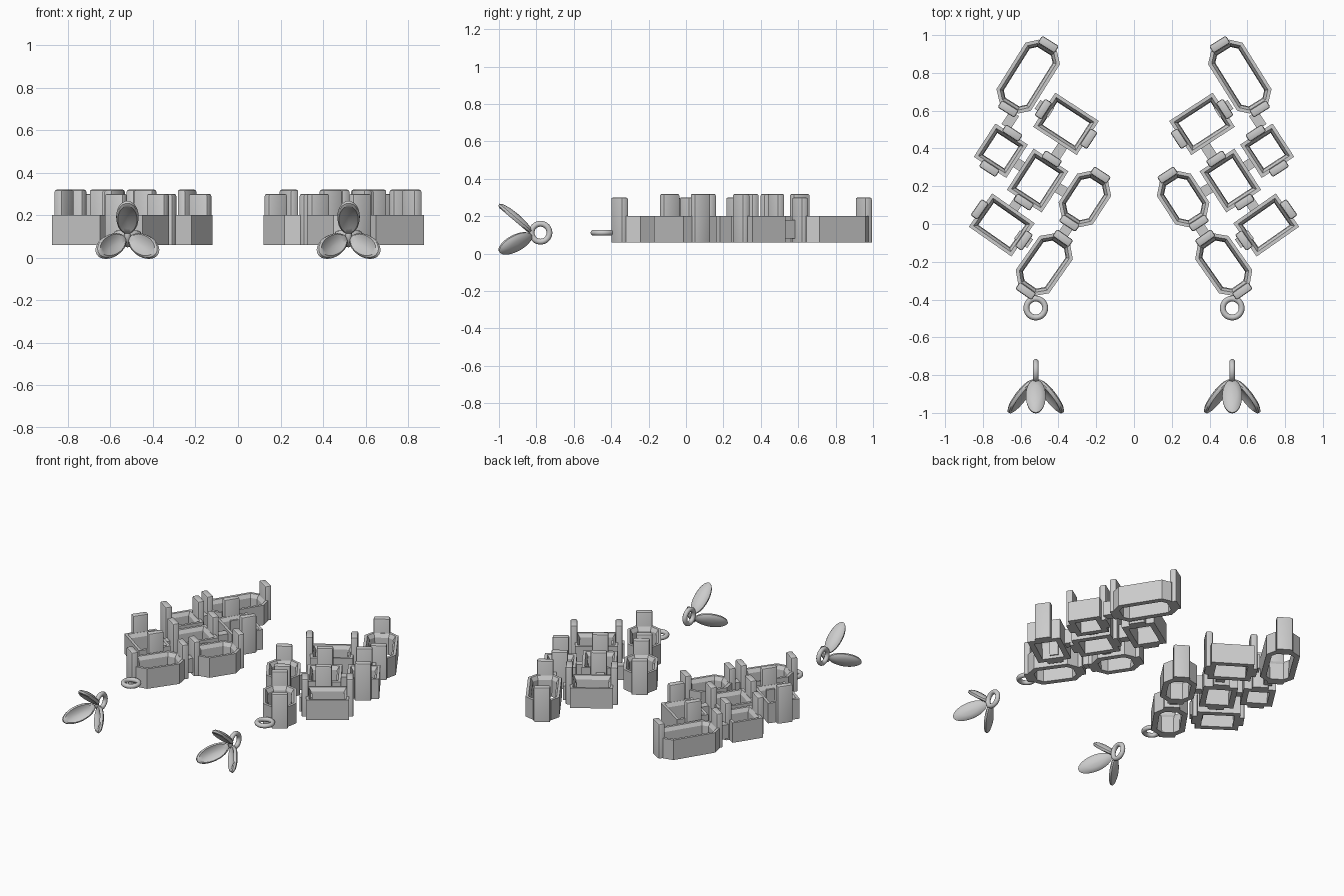
import bpy, bmesh
from math import sin, cos, pi, radians
from mathutils import Matrix, Vector

if "Cube" in bpy.data.objects:
    bpy.data.objects.remove(bpy.data.objects["Cube"])


def make(name, bm, mat, smooth=None):
    bm.transform(mat)
    bmesh.ops.recalc_face_normals(bm, faces=bm.faces)
    me = bpy.data.meshes.new(name)
    bm.to_mesh(me)
    bm.free()
    ob = bpy.data.objects.new(name, me)
    bpy.context.collection.objects.link(ob)
    if smooth:
        bpy.ops.object.select_all(action='DESELECT')
        ob.select_set(True)
        bpy.context.view_layer.objects.active = ob
        bpy.ops.object.shade_smooth_by_angle(angle=radians(smooth))
    return ob


def loft(rings, closed=False):
    """Skin a list of equal-length vertex rings; closed joins last to first, else caps are filled."""
    bm = bmesh.new()
    vs = [[bm.verts.new(p) for p in r] for r in rings]
    n = len(vs[0])
    for a, b in zip(vs, vs[1:] + ([vs[0]] if closed else [])):
        for i in range(n):
            bm.faces.new((a[i], a[(i + 1) % n], b[(i + 1) % n], b[i]))
    if not closed:
        bm.faces.new(vs[0])
        bm.faces.new(vs[-1])
    return bm


def outline(l, w, cut, inset, z):
    """Rectangle or cut-corner octagon, inset evenly."""
    x, y = l / 2 - inset, w / 2 - inset
    if not cut:
        return [(x, y, z), (-x, y, z), (-x, -y, z), (x, -y, z)]
    c = max(cut - 0.586 * inset, 0.005)
    return [(x, y - c, z), (x - c, y, z), (c - x, y, z), (-x, y - c, z),
            (-x, c - y, z), (c - x, -y, z), (x - c, -y, z), (x, c - y, z)]


def box(sx, sy, z0, z1, bevel=0.0):
    bm = bmesh.new()
    bmesh.ops.create_cube(bm, size=1)
    bmesh.ops.transform(bm, verts=bm.verts, matrix=Matrix.Translation((0, 0, (z0 + z1) / 2))
                        @ Matrix.Diagonal((sx, sy, z1 - z0, 1)))
    if bevel:
        top = [e for e in bm.edges if max(v.co.z for v in e.verts) > z1 - 0.001]
        bmesh.ops.bevel(bm, geom=top, offset=bevel, segments=2, profile=0.5, affect='EDGES')
    return bm


def torus(R, r, n=32, m=12):
    return loft([[((R + r * cos(2 * pi * j / m)) * cos(2 * pi * i / n),
                   (R + r * cos(2 * pi * j / m)) * sin(2 * pi * i / n),
                   r * sin(2 * pi * j / m)) for j in range(m)] for i in range(n)], True)


def petal(a, b):
    """Leaf: domed outside (+z), dished inside (-z), long axis on x."""
    prof = [(0.05, 0.022), (0.5, 0.019), (0.85, 0.010), (1.0, 0.0), (0.97, -0.012),
            (0.85, -0.018), (0.65, -0.012), (0.35, -0.005), (0.05, -0.003)]
    n = 28
    return loft([[(a * r * cos(2 * pi * i / n), b * r * sin(2 * pi * i / n), h)
                  for i in range(n)] for r, h in prof])


# stone settings: x, y, length, width, angle of long axis, corner cut
SETTINGS = [
    (-0.56, 0.78, 0.39, 0.215, 58, 0.05),
    (-0.36, 0.53, 0.275, 0.215, -33, 0),
    (-0.705, 0.388, 0.21, 0.205, 57, 0),
    (-0.51, 0.23, 0.26, 0.22, 57, 0),
    (-0.26, 0.132, 0.29, 0.215, 57, 0.055),
    (-0.70, -0.005, 0.275, 0.215, -35, 0),
    (-0.475, -0.215, 0.33, 0.215, 55, 0.055),
]
# small links bridging neighbouring settings: x, y, angle
LINKS = [(-0.655, 0.55, 57), (-0.40, 0.38, 57), (-0.475, 0.61, -33), (-0.61, 0.315, -33),
         (-0.385, 0.18, -33), (-0.62, 0.11, 57), (-0.365, -0.04, 57), (-0.585, -0.08, -35)]

for side, s in (("left", 1), ("right", -1)):
    flip = Matrix.Diagonal((s, 1, 1, 1))

    def place(x, y, deg):
        return flip @ Matrix.Translation((x, y, 0)) @ Matrix.Rotation(radians(deg), 4, 'Z')

    for k, (x, y, l, w, ang, cut) in enumerate(SETTINGS, 1):
        # open frame with a bevelled inner lip
        rings = [outline(l, w, cut, i, z) for i, z in
                 ((0, 0.06), (0, 0.20), (0.018, 0.20), (0.032, 0.175), (0.036, 0.06))]
        make(f"{side}_setting_{k}", loft(rings, True), place(x, y, ang))
        # a flat prong on each end
        for e in (-1, 1):
            bm = box(0.045, 0.105, 0.06, 0.30 if cut else 0.32, 0.01)
            bmesh.ops.translate(bm, verts=bm.verts, vec=(e * (l / 2 + 0.006), 0, 0))
            make(f"{side}_prong_{k}_{'a' if e < 0 else 'b'}", bm, place(x, y, ang), 25)
    for k, (x, y, ang) in enumerate(LINKS, 1):
        make(f"{side}_link_{k}", box(0.085, 0.055, 0.08, 0.18), place(x, y, ang))

    # hanging ring on the frame
    make(f"{side}_hanging_ring", torus(0.05, 0.0155),
         flip @ Matrix.Translation((-0.52, -0.445, 0.112)), 40)
    # upright ring of the loose drop
    make(f"{side}_drop_ring", torus(0.048, 0.0155),
         flip @ Matrix.Translation((-0.52, -0.778, 0.112)) @ Matrix.Rotation(pi / 2, 4, 'Y'), 40)
    # three petals spreading towards the front
    along = Vector((0, -0.165, 0.14)).normalized()
    out = Vector((0, 0.14, 0.165)).normalized()
    wide = out.cross(along)
    frame = Matrix((along, wide, out)).transposed().to_4x4()
    for k in range(3):
        m = (flip @ Matrix.Translation((-0.52, 0, 0.10)) @ Matrix.Rotation(k * 2 * pi / 3, 4, 'Y')
             @ Matrix.Translation((0, -0.91, 0.093)) @ frame)
        make(f"{side}_petal_{k + 1}", petal(0.115, 0.053), m, 40)
